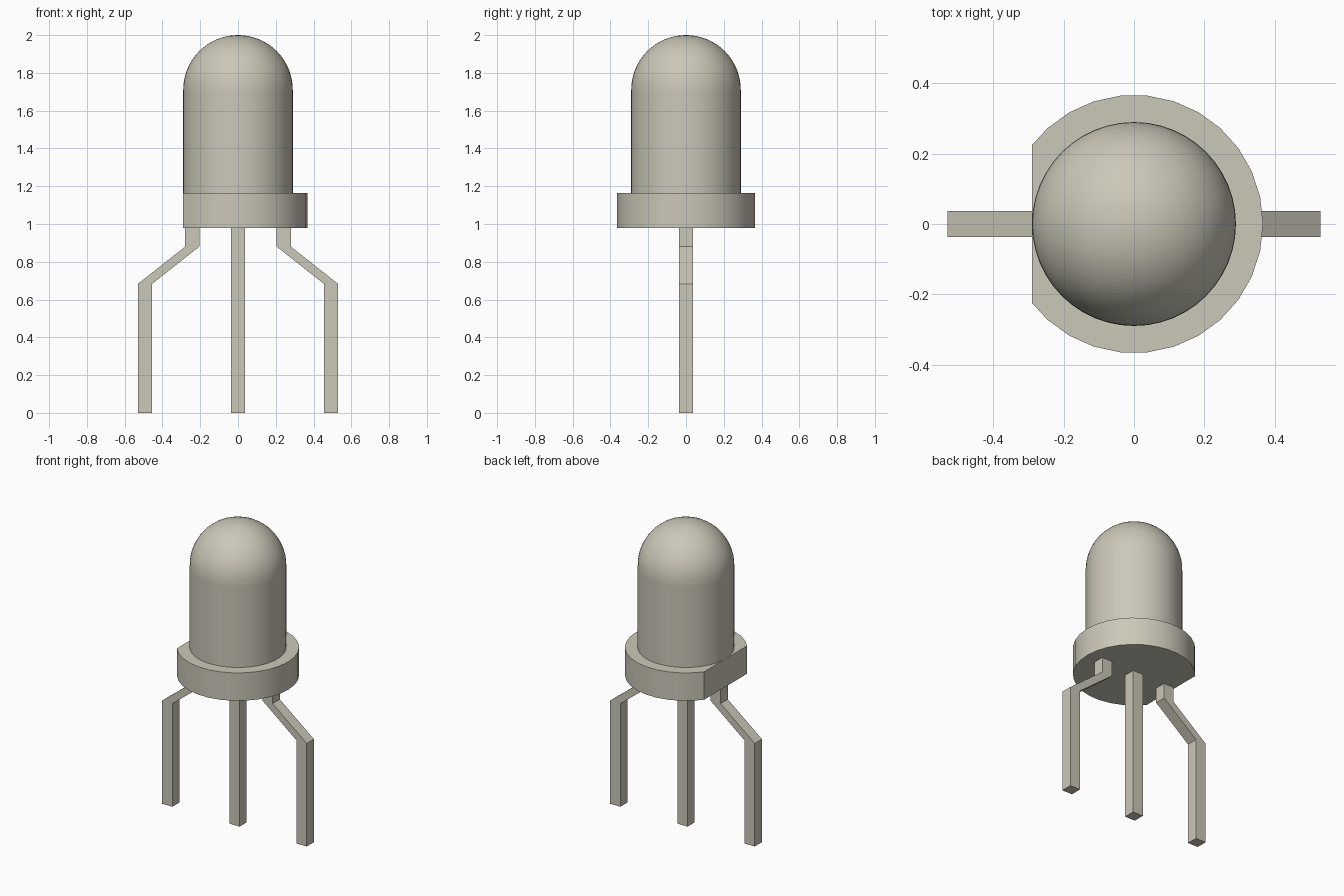
import bpy, bmesh, math

if "Cube" in bpy.data.objects:
    bpy.data.objects.remove(bpy.data.objects["Cube"], do_unlink=True)

# One warm grey for everything
COLOUR = (0.60, 0.575, 0.48, 1.0)
grey = bpy.data.materials.new("warm_grey")
grey.use_nodes = True
grey.diffuse_color = COLOUR
grey.node_tree.nodes["Principled BSDF"].inputs["Base Color"].default_value = COLOUR


def finish(name, bm, smooth=False):
    """Turn a bmesh into a named, coloured object."""
    bmesh.ops.recalc_face_normals(bm, faces=bm.faces)
    mesh = bpy.data.meshes.new(name)
    bm.to_mesh(mesh)
    bm.free()
    obj = bpy.data.objects.new(name, mesh)
    bpy.context.collection.objects.link(obj)
    mesh.materials.append(grey)
    if smooth:
        bpy.ops.object.select_all(action='DESELECT')
        obj.select_set(True)
        bpy.context.view_layer.objects.active = obj
        bpy.ops.object.shade_smooth_by_angle(angle=math.radians(30))
    return obj


def prism(name, points, offset, smooth=False):
    """Extrude a closed outline along an offset vector."""
    bm = bmesh.new()
    face = bm.faces.new([bm.verts.new(p) for p in points])
    new = bmesh.ops.extrude_face_region(bm, geom=[face])["geom"]
    bmesh.ops.translate(bm, vec=offset,
                        verts=[v for v in new if isinstance(v, bmesh.types.BMVert)])
    return finish(name, bm, smooth)


def lathe(name, profile, steps=48):
    """Spin an (r, z) profile around the z axis."""
    bm = bmesh.new()
    verts = [bm.verts.new((r, 0, z)) for r, z in profile]
    edges = [bm.edges.new(pair) for pair in zip(verts, verts[1:])]
    bmesh.ops.spin(bm, geom=verts + edges, cent=(0, 0, 0), axis=(0, 0, 1),
                   angle=math.tau, steps=steps)
    bmesh.ops.remove_doubles(bm, verts=bm.verts, dist=1e-5)
    return finish(name, bm, smooth=True)


# Rim: round disc with one flat side at -x
RIM_R, FLAT_X = 0.367, -0.29
RIM_Z, RIM_TOP = 0.98, 1.165
end = math.acos(FLAT_X / RIM_R)
angles = [-end] + [math.radians(12 * k) for k in range(-11, 12)] + [end]
prism("rim", [(RIM_R * math.cos(a), RIM_R * math.sin(a), RIM_Z) for a in angles],
      (0, 0, RIM_TOP - RIM_Z), smooth=True)

# Bulb: straight wall and hemispherical dome
R, DOME_Z = 0.29, 1.71
lathe("bulb_wall", [(R, RIM_TOP), (R, DOME_Z)])
lathe("bulb_dome", [(R * math.cos(i * math.pi / 32), DOME_Z + R * math.sin(i * math.pi / 32))
                    for i in range(17)])

# Legs: square bars, the outer two bent outwards
HALF = 0.0375
outer = [(0.205, 0.98), (0.205, 0.88), (0.455, 0.683), (0.455, 0),
         (0.53, 0), (0.53, 0.683), (0.28, 0.88), (0.28, 0.98)]
centre = [(-HALF, 0.98), (-HALF, 0), (HALF, 0), (HALF, 0.98)]
for name, outline, side in (("left_leg", outer, 1), ("right_leg", outer, -1),
                            ("centre_leg", centre, 1)):
    prism(name, [(side * x, -HALF, z) for x, z in outline], (0, 2 * HALF, 0))
